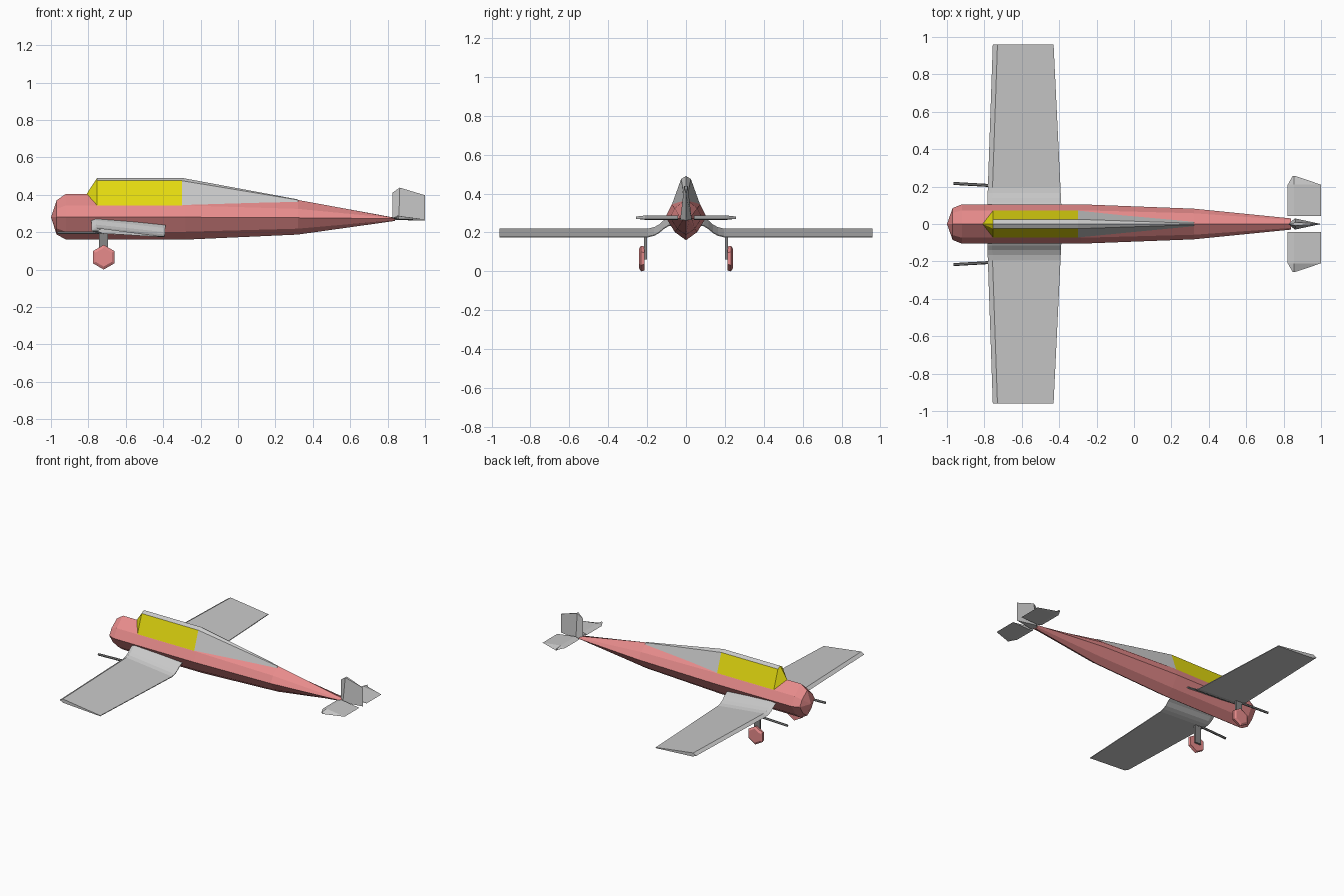
import bpy, bmesh, math
from mathutils import Vector

if "Cube" in bpy.data.objects:
    bpy.data.objects.remove(bpy.data.objects["Cube"])


def material(name, rgb):
    m = bpy.data.materials.new(name)
    m.use_nodes = True
    m.diffuse_color = (*rgb, 1)
    m.node_tree.nodes["Principled BSDF"].inputs["Base Color"].default_value = (*rgb, 1)
    return m


RED = material("soft red", (0.8, 0.26, 0.26))
GREY = material("light grey", (0.58, 0.58, 0.58))
DARK = material("dark grey", (0.24, 0.24, 0.24))
YELLOW = material("canopy yellow", (0.78, 0.71, 0.005))


def loft(name, rings, *mats):
    """Skin equal-length closed rings and cap both ends; one-point rings make a tip."""
    bm = bmesh.new()
    loops = [[bm.verts.new(p) for p in r] for r in rings]
    for a, b in zip(loops, loops[1:]):
        n = max(len(a), len(b))
        for i in range(n):
            j = (i + 1) % n
            if len(a) == 1:
                bm.faces.new((a[0], b[i], b[j]))
            elif len(b) == 1:
                bm.faces.new((a[i], a[j], b[0]))
            else:
                bm.faces.new((a[i], a[j], b[j], b[i]))
    for end in (loops[0], loops[-1]):
        if len(end) > 2:
            bm.faces.new(end)
    bmesh.ops.recalc_face_normals(bm, faces=bm.faces)
    me = bpy.data.meshes.new(name)
    bm.to_mesh(me)
    bm.free()
    for m in mats:
        me.materials.append(m)
    ob = bpy.data.objects.new(name, me)
    bpy.context.collection.objects.link(ob)
    return ob


def mirrored(x, half):
    """Full section in the YZ plane from half points running bottom to top."""
    right = [(x, y, z) for y, z in half]
    left = [(x, -y, z) for y, z in reversed(half) if y > 0]
    return right + left


def body_ring(x, w, low, mid, top):
    return mirrored(x, [(0, low), (0.55 * w, low + 0.35 * (mid - low)), (w, mid),
                        (0.7 * w, (mid + top) / 2), (0, top)])


# Fuselage
loft("fuselage", [
    [(-1, 0, 0.28)],
    body_ring(-0.97, 0.085, 0.188, 0.28, 0.37),
    body_ring(-0.92, 0.105, 0.16, 0.28, 0.405),
    body_ring(-0.28, 0.105, 0.16, 0.28, 0.405),
    body_ring(0.32, 0.082, 0.187, 0.277, 0.372),
    body_ring(0.84, 0.03, 0.26, 0.272, 0.277)], RED)

# Canopy and tapering rear fairing, glazed on the front and sides
def canopy_ring(x):
    return mirrored(x, [(0.073, 0.342), (0.025, 0.475), (0, 0.49)])

canopy = loft("canopy", [
    [(-0.81, 0, 0.403)], canopy_ring(-0.753), canopy_ring(-0.3),
    mirrored(0.32, [(0.012, 0.362), (0.004, 0.372), (0, 0.375)])], GREY, YELLOW)
for f in canopy.data.polygons:
    side = abs(f.normal.y) > 0.8 and f.center.x < -0.3
    windshield = f.center.x < -0.75
    f.material_index = int(side or windshield)

# Fin: thickest just behind its leading edge
def fin_ring(front, ridge, back, half):
    return [front, (ridge[0], half, ridge[1]), back, (ridge[0], -half, ridge[1])]

loft("fin", [
    fin_ring((0.825, 0, 0.265), (0.86, 0.265), (1, 0, 0.262), 0.03),
    fin_ring((0.825, 0, 0.41), (0.865, 0.438), (1, 0, 0.397), 0.009)], GREY)

# Gull curve of the wing: span position and drop
GULL = [(0.05, 0), (0.09, 0.003), (0.115, 0.018), (0.14, 0.04),
        (0.165, 0.053), (0.195, 0.06), (0.96, 0.06)]


def wing_ring(side, y, drop):
    t = max(0, (y - 0.09) / 0.87)
    front, back = -0.785 + 0.03 * t, -0.388 - 0.042 * t
    z = 0.28 - drop
    return [(front, side * y, z - 0.014), (front + 0.025, side * y, z),
            (back, side * y, z - 0.04), (back, side * y, z - 0.045),
            (front + 0.03, side * y, z - 0.027)]


def box_ring(centre, axis_x, axis_z, n, phase=0.0, squash=1.0):
    c = Vector(centre)
    return [c + Vector((axis_x * math.sin(a), 0, axis_z * math.cos(a)))
            for a in (phase + math.tau * i / n for i in range(n))]


for label, s in (("left", 1), ("right", -1)):
    s = -s  # the nose points along -x, the named sides follow y
    loft(label + "_wing", [wing_ring(s, y, d) for y, d in GULL], GREY)

    # Tailplane: inner, outer shoulder and clipped tip sections
    def tail_ring(y, front, ridge, back, thick):
        return [(front, s * y, 0.276), (ridge, s * y, 0.276 + thick),
                (back, s * y, 0.268), (ridge, s * y, 0.276 - thick)]
    loft(label + "_tailplane", [
        tail_ring(0.042, 0.822, 0.855, 1, 0.012),
        tail_ring(0.21, 0.822, 0.855, 1, 0.011),
        tail_ring(0.257, 0.848, 0.855, 0.862, 0.006)], GREY)

    # Slim forward tube under the leading edge, splayed slightly outward
    tube = [[(x, s * (y + 0.008 * math.cos(a)), 0.196 + 0.008 * math.sin(a))
             for a in (math.tau * i / 6 for i in range(6))]
            for x, y in ((-0.965, 0.217), (-0.72, 0.203))]
    loft(label + "_tube", tube, DARK)

    # Gear leg
    loft(label + "_gear_leg", [
        [(x, s * y, z) for x, y in ((-0.742, 0.2), (-0.695, 0.2),
                                    (-0.695, 0.215), (-0.742, 0.215))]
        for z in (0.06, 0.2)], DARK)

    # Six-sided wheel with a bevelled outer rim
    loft(label + "_wheel", [
        box_ring((-0.718, s * y, 0.066), r, r, 6)
        for y, r in ((0.213, 0.062), (0.232, 0.066), (0.241, 0.05))], RED)
